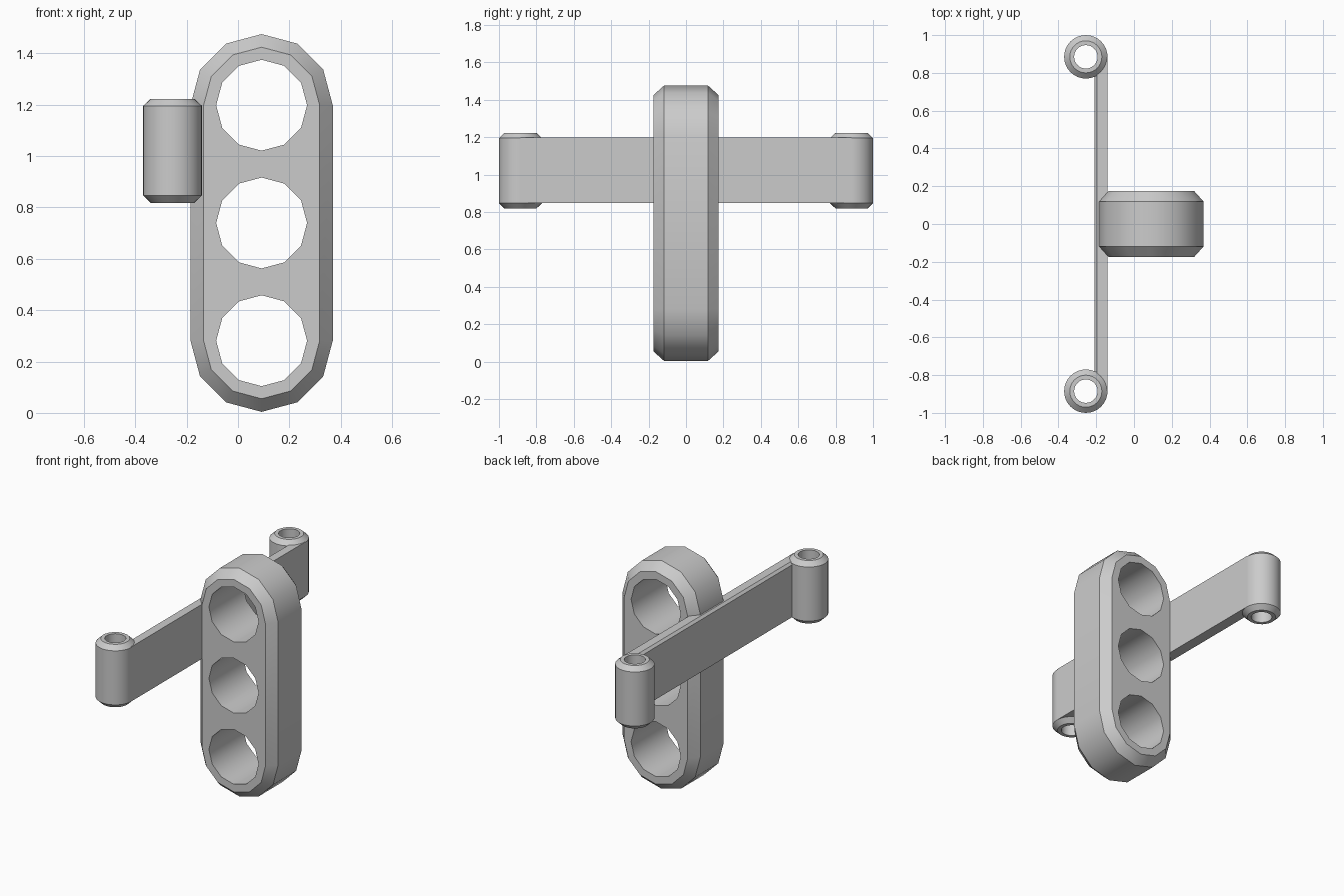
import bpy, bmesh, math
from mathutils import Vector

if "Cube" in bpy.data.objects:
    bpy.data.objects.remove(bpy.data.objects["Cube"])


def loft(name, rings, closed=False):
    """Join matching rings of points; cap the ends or close into a tube."""
    bm = bmesh.new()
    rows = [[bm.verts.new(p) for p in ring] for ring in rings]
    pairs = list(zip(rows, rows[1:]))
    if closed:
        pairs.append((rows[-1], rows[0]))
    else:
        bm.faces.new(rows[0])
        bm.faces.new(rows[-1])
    for a, b in pairs:
        for i in range(len(a)):
            j = (i + 1) % len(a)
            bm.faces.new((a[i], a[j], b[j], b[i]))
    bmesh.ops.recalc_face_normals(bm, faces=bm.faces)
    mesh = bpy.data.meshes.new(name)
    bm.to_mesh(mesh)
    bm.free()
    ob = bpy.data.objects.new(name, mesh)
    bpy.context.collection.objects.link(ob)
    return ob


def select(ob):
    bpy.ops.object.select_all(action='DESELECT')
    ob.select_set(True)
    bpy.context.view_layer.objects.active = ob


def smooth(ob):
    select(ob)
    bpy.ops.object.shade_smooth_by_angle(angle=math.radians(35))


CX, LOW, HIGH = 0.092, 0.281, 1.198


def stadium(r, y):
    pts = []
    for start, z in ((0, HIGH), (6, LOW)):
        for i in range(start, start + 7):
            a = math.radians(30 * i)
            pts.append(Vector((CX + r * math.cos(a), y, z + r * math.sin(a))))
    return pts


def circle(cx, cy, cz, r, n, axis='Z'):
    pts = []
    for i in range(n):
        a = math.tau * i / n
        u, v = r * math.cos(a), r * math.sin(a)
        pts.append((cx + u, cy + v, cz) if axis == 'Z' else (cx + u, cy, cz + v))
    return pts


# Chamfered rounded body with three holes
body = loft("body", [stadium(r, y) for r, y in
                     ((0.226, -0.175), (0.277, -0.118), (0.277, 0.118), (0.226, 0.175))])
for z in (LOW, (LOW + HIGH) / 2, HIGH):
    cutter = loft("hole_cutter", [circle(CX, y, z, 0.177, 12, 'Y') for y in (-0.4, 0.4)])
    cutter.hide_render = True
    mod = body.modifiers.new("hole", 'BOOLEAN')
    mod.operation = 'DIFFERENCE'
    mod.solver = 'EXACT'
    mod.object = cutter
    select(body)
    bpy.ops.object.modifier_apply(modifier=mod.name)
    bpy.data.objects.remove(cutter)
smooth(body)


# Thin cross bar with a slightly bevelled upper back edge
def bar_plan(back, z):
    half = [(-0.14, 0.885), (-0.182, 0.885), (back, 0.82)]
    return [(x, y, z) for x, y in half] + [(x, -y, z) for x, y in reversed(half)]


loft("cross_bar", [bar_plan(-0.21, 0.847), bar_plan(-0.21, 1.184), bar_plan(-0.195, 1.198)])

# Hollow chamfered end sleeves
sleeve_profile = [(0.062, 0.818), (0.085, 0.818), (0.115, 0.847),
                  (0.115, 1.195), (0.085, 1.223), (0.062, 1.223)]
for side, y in (("front", -0.885), ("back", 0.885)):
    smooth(loft(side + "_sleeve",
                [circle(-0.255, y, z, r, 32) for r, z in sleeve_profile], closed=True))
